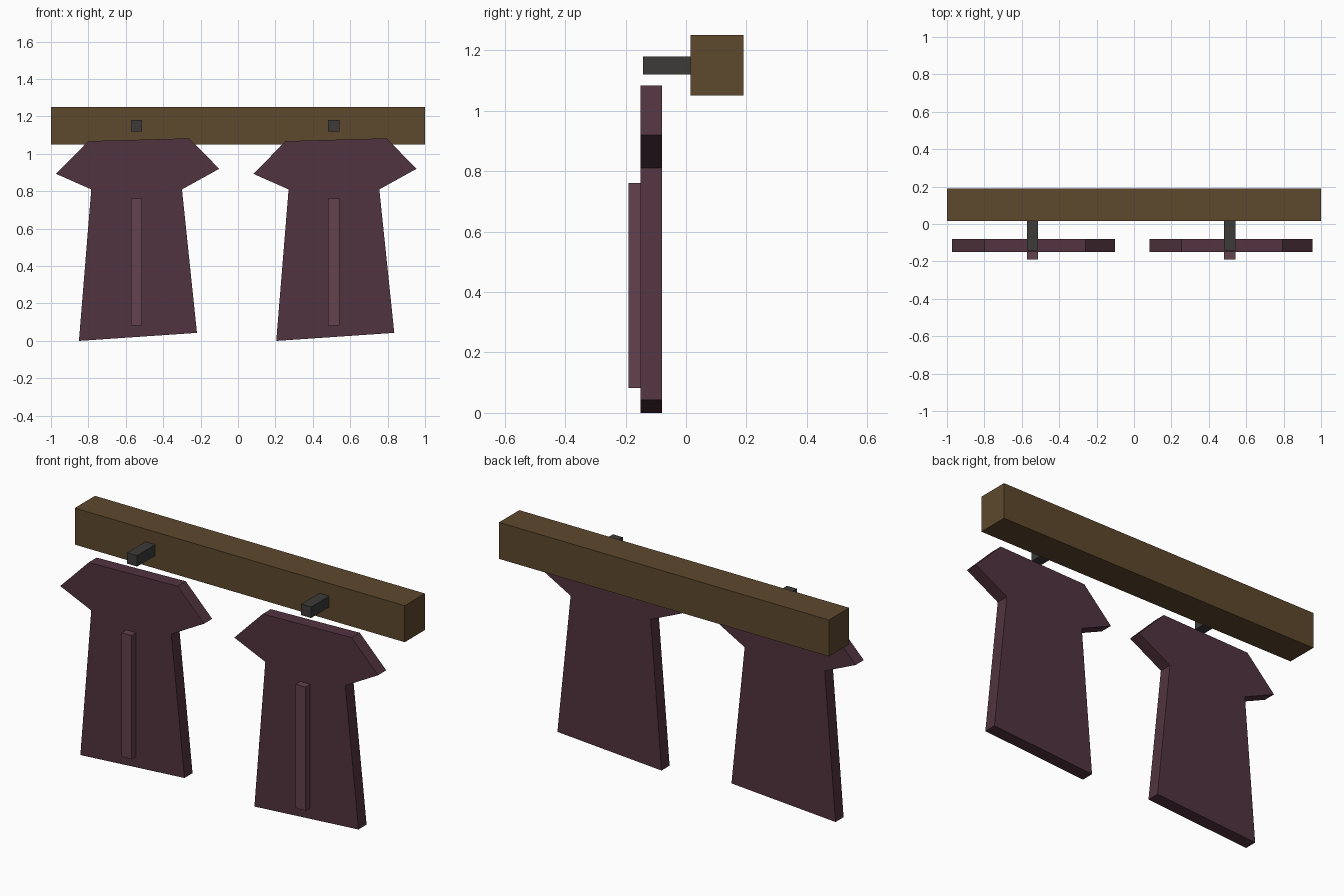
import bpy, bmesh

if "Cube" in bpy.data.objects:
    bpy.data.objects.remove(bpy.data.objects["Cube"])


def material(name, rgb):
    m = bpy.data.materials.new(name)
    m.diffuse_color = (*rgb, 1)
    m.use_nodes = True
    m.node_tree.nodes["Principled BSDF"].inputs["Base Color"].default_value = m.diffuse_color
    return m


wood = material("wood", (0.11, 0.065, 0.026))
cloth = material("cloth", (0.083, 0.034, 0.05))
trim = material("trim", (0.125, 0.052, 0.075))
iron = material("iron", (0.046, 0.043, 0.042))


def prism(name, outline, y0, y1, mat):
    """Extrude an x-z outline from y0 to y1."""
    bm = bmesh.new()
    face = bm.faces.new([bm.verts.new((x, y0, z)) for x, z in outline])
    new = bmesh.ops.extrude_face_region(bm, geom=[face])["geom"]
    verts = [v for v in new if isinstance(v, bmesh.types.BMVert)]
    bmesh.ops.translate(bm, verts=verts, vec=(0, y1 - y0, 0))
    bmesh.ops.recalc_face_normals(bm, faces=bm.faces)
    mesh = bpy.data.meshes.new(name)
    bm.to_mesh(mesh)
    bm.free()
    mesh.materials.append(mat)
    ob = bpy.data.objects.new(name, mesh)
    bpy.context.collection.objects.link(ob)
    return ob


def box(name, x0, x1, y0, y1, z0, z1, mat):
    return prism(name, [(x0, z0), (x1, z0), (x1, z1), (x0, z1)], y0, y1, mat)


# Wall rail
box("rail", -1, 1, 0.015, 0.19, 1.05, 1.25, wood)

# Slightly lopsided garment outline, relative to its peg
ROBE = [(-0.308, 0.0), (0.323, 0.043), (0.243, 0.81), (0.442, 0.92),
        (0.282, 1.083), (-0.258, 1.068), (-0.43, 0.893), (-0.242, 0.81)]

# Two hanging garments, each with a front placket and a peg
for side, cx in (("left", -0.5425), ("right", 0.5125)):
    prism(f"robe_{side}", [(cx + x, z) for x, z in ROBE], -0.15, -0.08, cloth)
    box(f"placket_{side}", cx - 0.03, cx + 0.03, -0.19, -0.145, 0.082, 0.76, trim)
    box(f"peg_{side}", cx - 0.03, cx + 0.03, -0.142, 0.02, 1.12, 1.18, iron)
